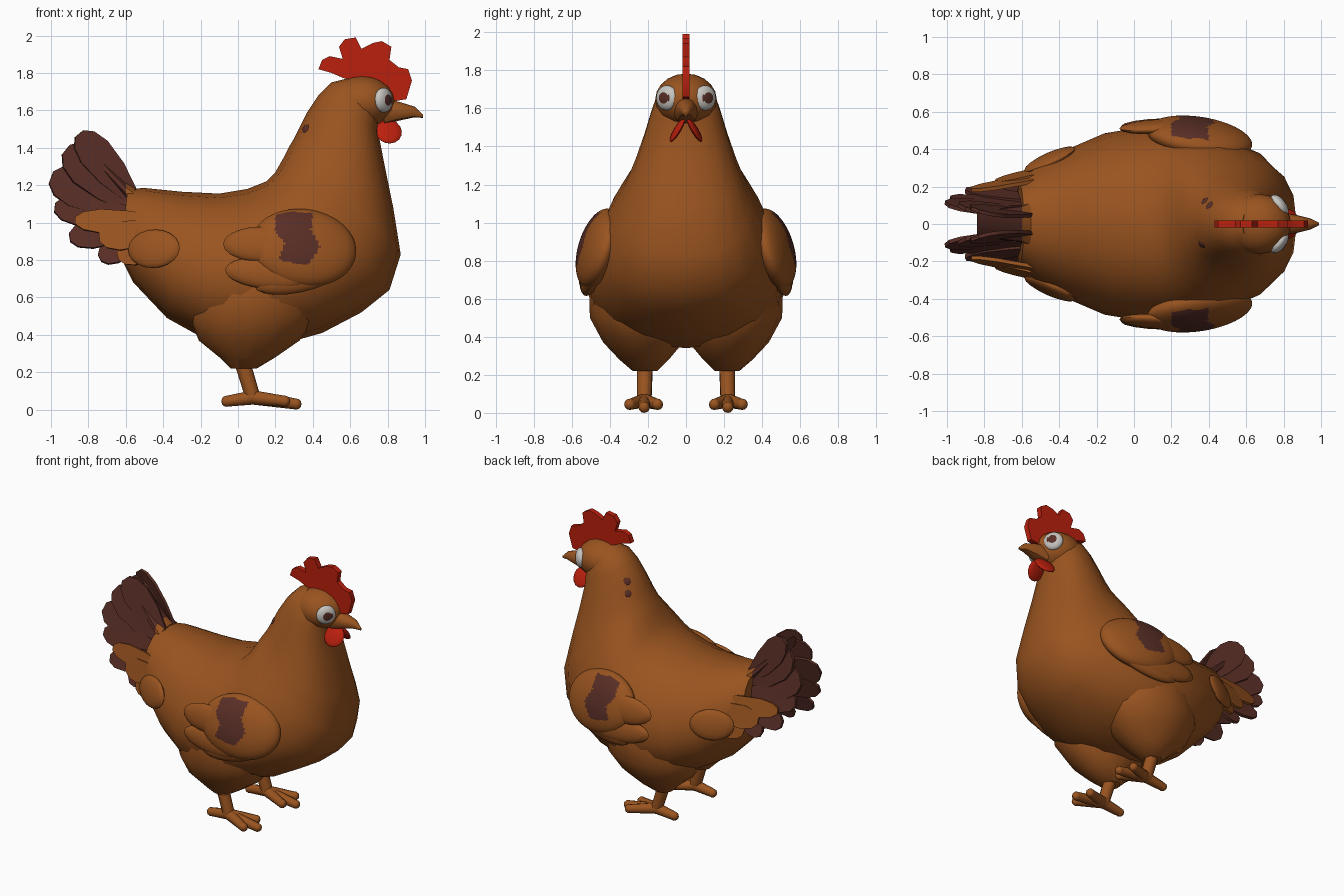
import bpy, bmesh, math
from mathutils import Vector, Matrix, Euler
from mathutils.bvhtree import BVHTree

cube = bpy.data.objects.get("Cube")
if cube:
    bpy.data.objects.remove(cube, do_unlink=True)


def material(name, rgb):
    m = bpy.data.materials.new(name)
    m.use_nodes = True
    m.diffuse_color = (*rgb, 1)
    m.node_tree.nodes["Principled BSDF"].inputs["Base Color"].default_value = (*rgb, 1)
    return m


ORANGE = material("orange brown plumage", (0.32, 0.088, 0.014))
DARK = material("dark brown plumage", (0.098, 0.027, 0.019))
RED = material("red skin", (0.5, 0.014, 0.004))
WHITE = material("eye white", (0.57, 0.56, 0.53))


def finish(name, bm, mats, rule=None, mirror=False, angle=40):
    """Turn a bmesh into a shaded object; rule picks the second colour per face."""
    bmesh.ops.recalc_face_normals(bm, faces=bm.faces)
    if rule:
        for f in bm.faces:
            f.material_index = int(rule(f.calc_center_median()))
    mesh = bpy.data.meshes.new(name)
    bm.to_mesh(mesh)
    bm.free()
    for m in mats:
        mesh.materials.append(m)
    ob = bpy.data.objects.new(name, mesh)
    bpy.context.collection.objects.link(ob)
    bpy.ops.object.select_all(action="DESELECT")
    ob.select_set(True)
    bpy.context.view_layer.objects.active = ob
    bpy.ops.object.shade_smooth_by_angle(angle=math.radians(angle))
    if mirror:
        mod = ob.modifiers.new("Mirror", "MIRROR")
        mod.use_axis = (False, True, False)
        mod.use_mirror_merge = False


def skin(bm, rings):
    for a, b in zip(rings, rings[1:]):
        n = len(a)
        for i in range(n):
            bm.faces.new((a[i], a[(i + 1) % n], b[(i + 1) % n], b[i]))
    bm.faces.new(rings[0])
    bm.faces.new(rings[-1])


def loft(sections, sides=18, egg=0.1):
    """Sections are (low x, low z, high x, high z, half width)."""
    bm = bmesh.new()
    rings = []
    for x0, z0, x1, z1, w in sections:
        ring = []
        for i in range(sides):
            a = math.tau * i / sides
            k = (1 - math.cos(a)) / 2
            y = math.copysign(abs(math.sin(a)) ** 0.85, math.sin(a))
            y *= w * (1 + egg * math.cos(a))
            ring.append(bm.verts.new((x0 + (x1 - x0) * k, y, z0 + (z1 - z0) * k)))
        rings.append(ring)
    skin(bm, rings)
    bmesh.ops.recalc_face_normals(bm, faces=bm.faces)
    return bm


def ball(bm, centre, radii, rot=(0, 0, 0), u=16, v=10):
    m = Matrix.LocRotScale(Vector(centre), Euler(rot), Vector(radii))
    bmesh.ops.create_uvsphere(bm, u_segments=u, v_segments=v, radius=1, matrix=m)


def rod(bm, a, b, r0, r1, sides=10):
    a, b = Vector(a), Vector(b)
    rot = (b - a).to_track_quat("Z", "Y").to_matrix().to_4x4()
    bmesh.ops.create_cone(bm, cap_ends=True, segments=sides, radius1=r0, radius2=r1,
                          depth=(b - a).length,
                          matrix=Matrix.Translation((a + b) / 2) @ rot)


def plate(bm, points, thick):
    """Extrude a flat outline both ways along its normal."""
    normal = (points[1] - points[0]).cross(points[-1] - points[0]).normalized() * thick / 2
    skin(bm, [[bm.verts.new(p + normal * s) for p in points] for s in (-1, 1)])


def feather(bm, root, tip, width, tilt=0.3, thick=0.02):
    root, tip = Vector(root), Vector(tip)
    axis = tip - root
    side = axis.cross(Vector((0, 1, 0))).normalized()
    side = (side + Vector((0, tilt, 0))).normalized() * width / 2
    shape = [(0, 0.5), (0.35, 0.9), (0.7, 1), (0.9, 0.75), (1, 0.3)]
    plate(bm, [root + axis * t + side * w for t, w in shape]
          + [root + axis * t - side * w for t, w in reversed(shape)], thick)


# Body and neck, one loft from rump to crown
bm = loft([
    (-.63, .82, -.59, 1.18, .21), (-.56, .68, -.5, 1.185, .30),
    (-.38, .49, -.3, 1.165, .40), (-.2, .39, -.1, 1.155, .48),
    (0, .34, .05, 1.18, .51), (.2, .34, .15, 1.22, .515),
    (.45, .41, .2, 1.27, .50), (.66, .52, .24, 1.34, .455),
    (.81, .64, .27, 1.40, .40), (.87, .83, .3, 1.45, .335),
    (.83, 1.08, .33, 1.51, .275), (.785, 1.3, .37, 1.59, .225),
    (.75, 1.48, .43, 1.68, .185), (.75, 1.54, .5, 1.75, .16),
    (.75, 1.6, .58, 1.77, .12)], egg=.13)
surface = BVHTree.FromBMesh(bm)
finish("body", bm, [ORANGE])

# Head and beak
bm = bmesh.new()
ball(bm, (.665, 0, 1.645), (.175, .162, .138))
finish("head", bm, [ORANGE])
finish("beak", loft([(.78, 1.52, .78, 1.665, .065), (.86, 1.545, .87, 1.643, .05),
                     (.94, 1.562, .945, 1.62, .03), (.99, 1.56, .99, 1.575, .007)],
                    sides=10), [ORANGE])

# Eyes, with the pupil on the outward cap
normal = Vector((.8, .6, 0)).normalized()
eye_at = Vector((.778, .1, 1.655))
rot = normal.to_track_quat("Z", "Y").to_euler()
bm = bmesh.new()
ball(bm, eye_at, (.066, .066, .035), rot, 24, 20)
pupil_at = eye_at + Vector((.8, .5, 0)).normalized() * .036
finish("eyes", bm, [WHITE, DARK],
       lambda c: (c - pupil_at).length < .032, mirror=True)

# Comb
comb = [(.43, 1.82), (.45, 1.87), (.49, 1.89), (.56, 1.875), (.54, 1.94), (.57, 1.98),
        (.63, 1.99), (.66, 1.93), (.72, 1.96), (.77, 1.97), (.82, 1.94), (.81, 1.87),
        (.86, 1.83), (.91, 1.82), (.93, 1.76), (.9, 1.66), (.84, 1.65), (.78, 1.73),
        (.68, 1.76), (.57, 1.77), (.5, 1.8)]
bm = bmesh.new()
plate(bm, [Vector((x, 0, z)) for x, z in comb], .038)
finish("comb", bm, [RED])

# Wattles
bm = bmesh.new()
ball(bm, (.805, .045, 1.487), (.072, .016, .074), (.55, .3, 0), 12, 8)
finish("wattles", bm, [RED], mirror=True)

# Thighs, blending up into the belly
bm = bmesh.new()
rings = []
for z, x, rx, y, ry in [(.22, .03, .07, .215, .065), (.28, .05, .15, .22, .13),
                        (.37, .06, .27, .225, .21), (.5, .08, .34, .25, .255),
                        (.66, .1, .32, .25, .26), (.85, .1, .2, .25, .2)]:
    rings.append([bm.verts.new((x + rx * math.cos(a), y + ry * math.sin(a), z))
                  for a in (math.tau * i / 16 for i in range(16))])
skin(bm, rings)
finish("thighs", bm, [ORANGE], mirror=True)

# Legs and toes
bm = bmesh.new()
ankle = (.08, .22, .065)
rod(bm, (.015, .215, .28), ankle, .043, .04)
for tip in [(.31, .22, .03), (.25, .15, .045), (.25, .295, .045), (-.06, .22, .045)]:
    rod(bm, ankle, tip, .038, .029)
    ball(bm, tip, (.031, .03, .03), u=10, v=6)
ball(bm, ankle, (.05, .043, .038), u=10, v=6)
finish("legs", bm, [ORANGE], mirror=True, angle=60)

# Wings: shoulder with a dark patch, and trailing feathers
patch = [(.2, 1.04), (.28, 1.06), (.4, 1.05), (.39, .96), (.44, .87), (.37, .77), (.22, .8),
         (.25, .89), (.2, .95)]


def in_patch(c):
    inside = False
    for (x0, z0), (x1, z1) in zip(patch, patch[1:] + patch[:1]):
        if (z0 > c.z) != (z1 > c.z) and c.x < x0 + (x1 - x0) * (c.z - z0) / (z1 - z0):
            inside = not inside
    return inside


bm = bmesh.new()
ball(bm, (.35, .462, .865), (.285, .095, .215), (.3, .1, -.14), 110, 70)
finish("wing_shoulders", bm, [ORANGE, DARK], in_patch, mirror=True)
bm = bmesh.new()
ball(bm, (.12, .52, .885), (.2, .035, .095), (.2, 0, .05))
ball(bm, (.16, .528, .73), (.23, .036, .085), (.1, .08, .02))
ball(bm, (.32, .505, .71), (.24, .045, .085), (.1, -.2, -.12))
finish("wing_feathers", bm, [ORANGE], mirror=True)

# Tail fan: dark feathers on both sides, with a cover along the top
bm = bmesh.new()
for root, tip, width in [
        ((-.58, .06, 1.15), (-.85, .075, 1.475), .19), ((-.56, .065, 1.1), (-.92, .09, 1.39), .23),
        ((-.56, .075, 1.08), (-1, .105, 1.24), .23), ((-.55, .1, 1.03), (-.98, .135, 1.08), .17),
        ((-.52, .13, .98), (-.9, .18, .92), .16), ((-.5, .15, .93), (-.74, .19, .81), .14)]:
    feather(bm, root, tip, width)
finish("tail_feathers", bm, [DARK], mirror=True)
finish("tail_cover", loft([(-.55, 1.08, -.55, 1.19, .12), (-.6, 1.12, -.6, 1.225, .1),
                           (-.84, 1.38, -.84, 1.47, .07)], sides=10),
       [ORANGE, DARK], lambda c: c.x < -.58)

# Coverts over the tail root and flank
bm = bmesh.new()
for root, tip, width in [
        ((-.42, .26, 1.0), (-.87, .185, 1.01), .13), ((-.4, .3, .95), (-.74, .225, .92), .16),
        ((-.4, .33, .88), (-.64, .25, .82), .14)]:
    feather(bm, root, tip, width, .25)
ball(bm, (-.45, .345, .86), (.15, .032, .105), (.2, 0, .42))
finish("tail_coverts", bm, [ORANGE], mirror=True)

# Dark spots laid on the neck
bm = bmesh.new()
for probe, r in [((.35, -.12, 1.51), .024), ((.38, .12, 1.6), .025), ((.36, .14, 1.52), .024)]:
    point, direction, _, _ = surface.find_nearest(Vector(probe))
    ball(bm, point, (r, r, .006), direction.to_track_quat("Z", "Y").to_euler(), 10, 6)
finish("neck_spots", bm, [DARK])
